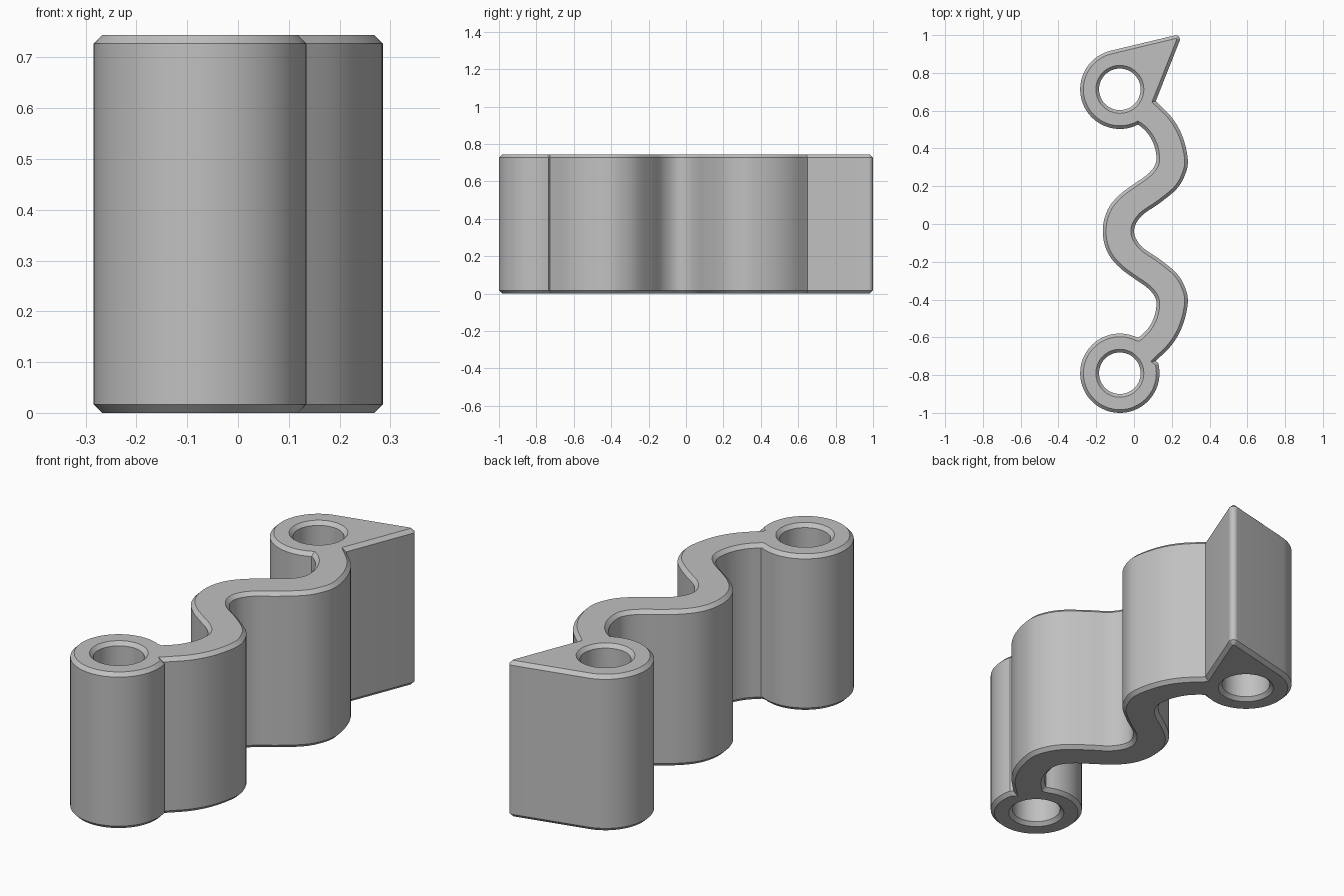
import bpy, bmesh, math
from mathutils import Vector

if "Cube" in bpy.data.objects:
    bpy.data.objects.remove(bpy.data.objects["Cube"])

HEIGHT, CHAMFER = 0.744, 0.017
RING_R, HOLE_R, TIP_R = 0.21, 0.11, 0.022
BACK, FRONT, TIP = (-0.075, 0.713), (-0.075, -0.79), (0.221, 0.977)
MID_Y = -0.038  # the wave is symmetric about this line


def arc(centre, r, a0, a1, step=5):
    n = max(2, round(abs(a1 - a0) / step))
    angles = [math.radians(a0 + (a1 - a0) * i / n) for i in range(n + 1)]
    return [Vector((centre[0] + r * math.cos(a), centre[1] + r * math.sin(a)))
            for a in angles]


def wave_edge(half, sub=6):
    """Mirror half a wave, then smooth it; runs from -y to +y."""
    pts = [Vector((x, 2 * MID_Y - y)) for x, y in reversed(half[1:])]
    pts += [Vector(p) for p in half]
    ext = [2 * pts[0] - pts[1]] + pts + [2 * pts[-1] - pts[-2]]
    out = []
    for p0, p1, p2, p3 in zip(ext, ext[1:], ext[2:], ext[3:]):
        for i in range(sub):
            t = i / sub
            out.append(0.5 * (2 * p1 + (p2 - p0) * t
                              + (2 * p0 - 5 * p1 + 4 * p2 - p3) * t ** 2
                              + (3 * p1 - p0 - 3 * p2 + p3) * t ** 3))
    return out + [pts[-1]]


def inset(loop, d):
    """Move a closed loop towards its left side with mitred corners."""
    out = []
    for i, p in enumerate(loop):
        a = (p - loop[i - 1]).normalized()
        b = (loop[(i + 1) % len(loop)] - p).normalized()
        n1, n2 = Vector((-a.y, a.x)), Vector((-b.y, b.x))
        out.append(p + (n1 + n2) * d / (1 + n1.dot(n2)))
    return out


# Wavy arm edges, from the middle to the back ring
right = wave_edge([(0, -0.038), (0.012, 0.005), (0.05, 0.052), (0.135, 0.11),
                   (0.225, 0.185), (0.27, 0.26), (0.285, 0.34), (0.258, 0.46),
                   (0.203, 0.56), (0.115, 0.65)])
left = wave_edge([(-0.165, -0.038), (-0.155, 0.035), (-0.125, 0.1), (-0.07, 0.16),
                  (0, 0.212), (0.065, 0.257), (0.105, 0.3), (0.119, 0.345),
                  (0.107, 0.415), (0.072, 0.48), (0.015, 0.535)])

# Whole outline: front ring, right edge, pointed tip, back ring, left edge
raw = (arc(FRONT, RING_R, 64, 375) + right + arc(TIP, TIP_R, -21.6, 103.4, 12)
       + arc(BACK, RING_R, 103.4, 297) + left[::-1])
outline = []
for p in raw:
    if not outline or (p - outline[-1]).length > 0.012 or \
            ((p - Vector(TIP)).length < 0.03 and (p - outline[-1]).length > 0.002):
        outline.append(p)
if (outline[0] - outline[-1]).length < 0.012:
    outline.pop()
holes = [arc(c, HOLE_R, 360, 0, 6)[:-1] for c in (FRONT, BACK)]

# Chamfered walls for the outline and the holes, then flat caps
bm = bmesh.new()
caps = {0: [], 3: []}
for loop in [outline] + holes:
    small = inset(loop, CHAMFER)
    levels = [(small, 0), (loop, CHAMFER), (loop, HEIGHT - CHAMFER), (small, HEIGHT)]
    rows = [[bm.verts.new((p.x, p.y, z)) for p in pts] for pts, z in levels]
    n = len(loop)
    for lo, hi in zip(rows, rows[1:]):
        for i in range(n):
            j = (i + 1) % n
            bm.faces.new((lo[i], lo[j], hi[j], hi[i]))
    for k in caps:
        caps[k] += [bm.edges.get((rows[k][i], rows[k][(i + 1) % n])) for i in range(n)]
for edges in caps.values():
    bmesh.ops.triangle_fill(bm, edges=edges, use_beauty=True)
bmesh.ops.recalc_face_normals(bm, faces=bm.faces[:])

mesh = bpy.data.meshes.new("wavy_link")
bm.to_mesh(mesh)
bm.free()
grey = bpy.data.materials.new("plain grey")
grey.diffuse_color = (0.53, 0.53, 0.53, 1)
grey.use_nodes = True
grey.node_tree.nodes["Principled BSDF"].inputs["Base Color"].default_value = grey.diffuse_color
mesh.materials.append(grey)
link = bpy.data.objects.new("wavy_link", mesh)
bpy.context.collection.objects.link(link)
bpy.context.view_layer.objects.active = link
link.select_set(True)
bpy.ops.object.shade_smooth_by_angle(angle=math.radians(25))
